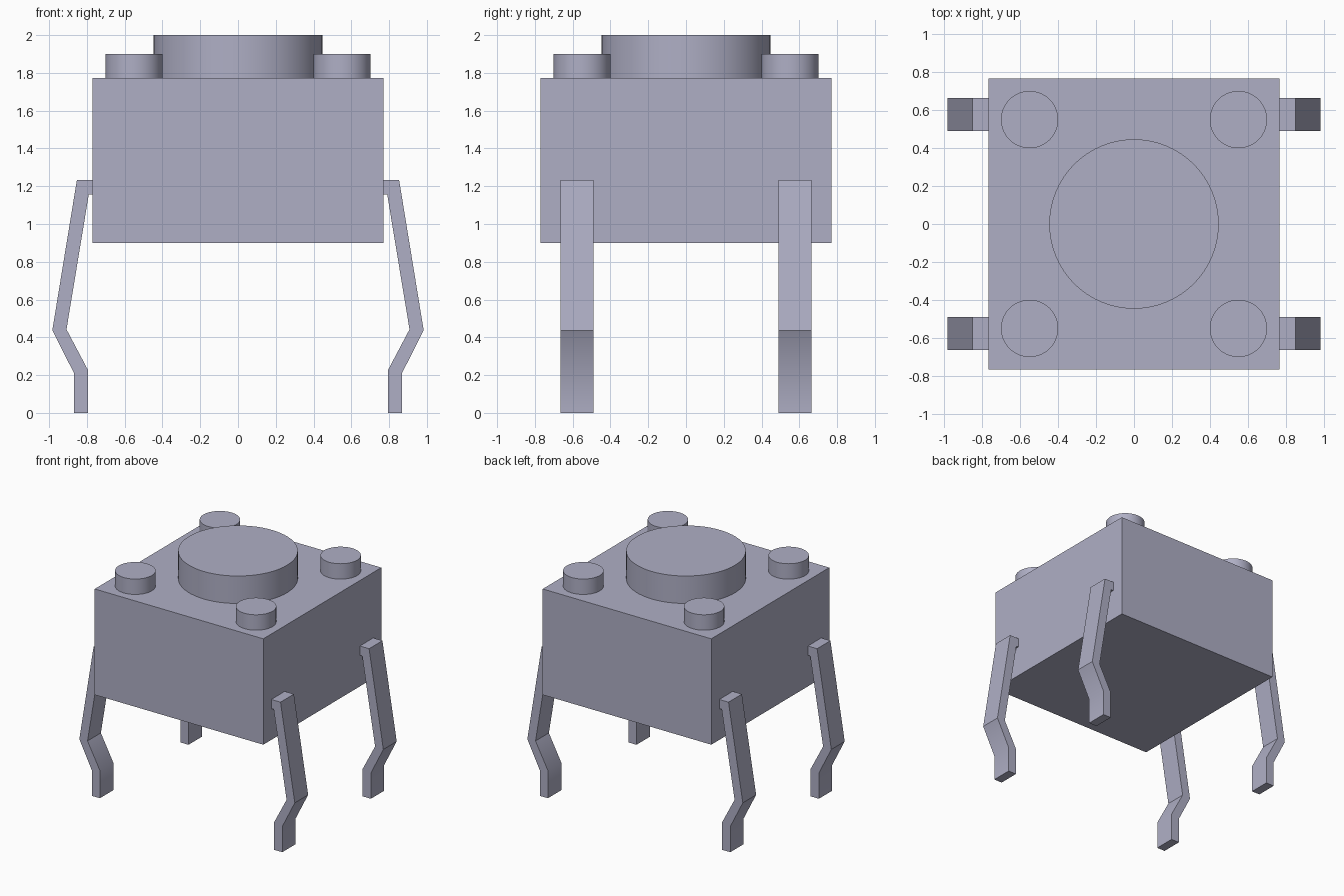
import bpy, bmesh, math

cube = bpy.data.objects.get("Cube")
if cube:
    bpy.data.objects.remove(cube, do_unlink=True)

# Single grey-lilac colour for every part
grey = bpy.data.materials.new("lilac_grey")
grey.use_nodes = True
COLOUR = (0.43, 0.43, 0.56, 1)
grey.diffuse_color = COLOUR
grey.node_tree.nodes["Principled BSDF"].inputs["Base Color"].default_value = COLOUR


def finish(obj, name):
    obj.name = name
    obj.data.materials.append(grey)
    bpy.ops.object.select_all(action='DESELECT')
    obj.select_set(True)
    bpy.context.view_layer.objects.active = obj
    bpy.ops.object.shade_smooth_by_angle(angle=math.radians(30))


def cylinder(name, x, y, radius, bottom, top):
    bpy.ops.mesh.primitive_cylinder_add(
        vertices=64, radius=radius, depth=top - bottom,
        location=(x, y, (bottom + top) / 2))
    finish(bpy.context.object, name)


def leg(name, side, y_mid):
    # Bent strip profile extruded along y
    profile = [(0.75, 1.233), (0.853, 1.233), (0.983, 0.437), (0.869, 0.212),
               (0.869, 0), (0.795, 0), (0.795, 0.228), (0.908, 0.442),
               (0.79, 1.157), (0.75, 1.157)]
    width = 0.174
    bm = bmesh.new()
    face = bm.faces.new([bm.verts.new((side * x, y_mid - width / 2, z))
                         for x, z in profile])
    new = bmesh.ops.extrude_face_region(bm, geom=[face])["geom"]
    bmesh.ops.translate(bm, vec=(0, width, 0),
                        verts=[v for v in new if isinstance(v, bmesh.types.BMVert)])
    bmesh.ops.recalc_face_normals(bm, faces=bm.faces)
    mesh = bpy.data.meshes.new(name)
    bm.to_mesh(mesh)
    bm.free()
    obj = bpy.data.objects.new(name, mesh)
    bpy.context.collection.objects.link(obj)
    finish(obj, name)


# Body block
BOTTOM, TOP = 0.9, 1.773
bpy.ops.mesh.primitive_cube_add(size=1, location=(0, 0, (BOTTOM + TOP) / 2))
body = bpy.context.object
body.scale = (1.538, 1.538, TOP - BOTTOM)
bpy.ops.object.transform_apply(location=False, rotation=False, scale=True)
finish(body, "body")

# Push button
cylinder("button", 0, 0, 0.447, TOP - 0.02, 2)

# Corner studs and legs
for x_name, sx in (("left", 1), ("right", -1)):
    for y_name, sy in (("front", -1), ("back", 1)):
        cylinder(f"{y_name}_{x_name}_stud", sx * 0.551, sy * 0.551, 0.151, TOP - 0.02, 1.9)
        leg(f"{y_name}_{x_name}_leg", sx, sy * 0.577)
